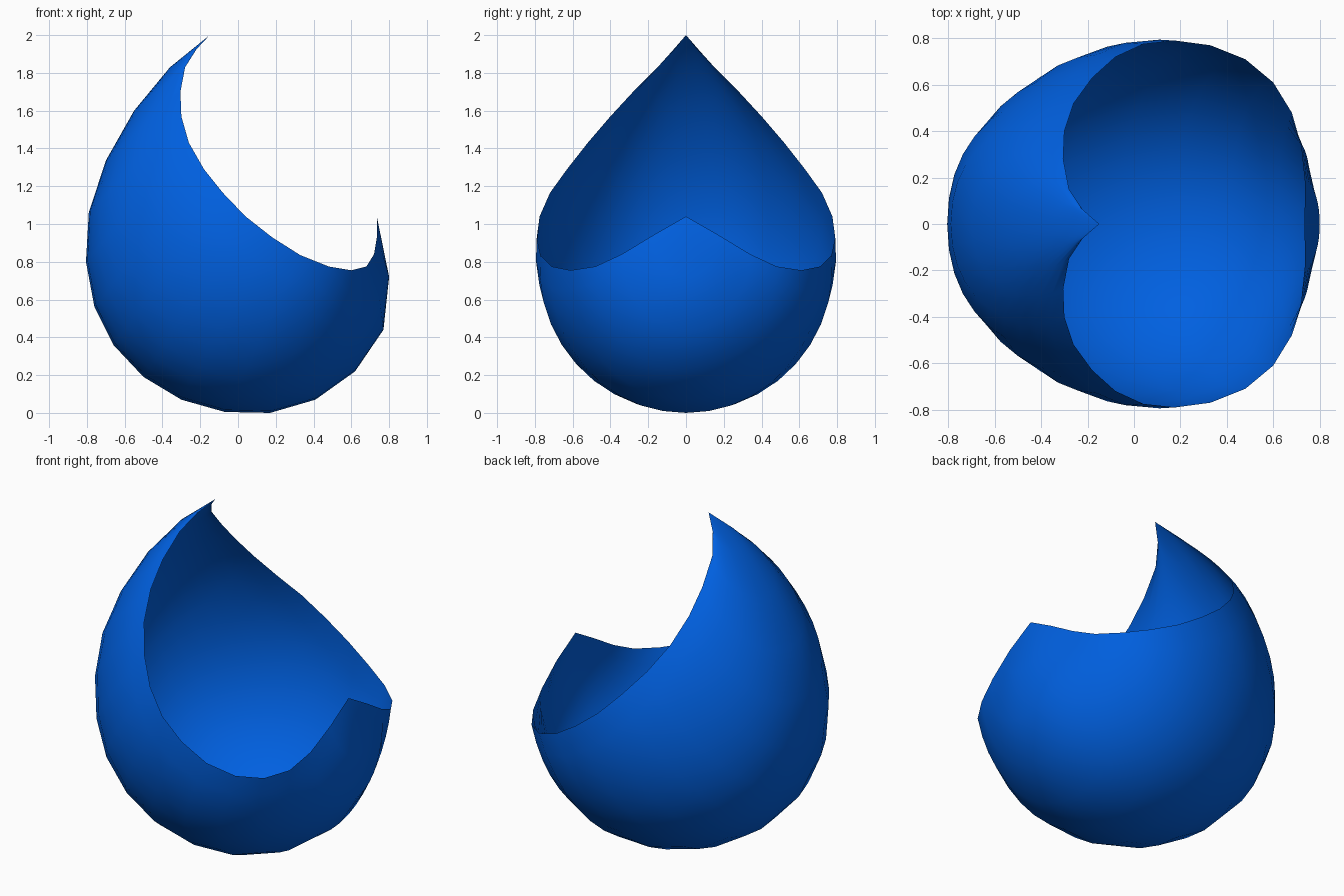
import bpy, bmesh, math

if "Cube" in bpy.data.objects:
    bpy.data.objects.remove(bpy.data.objects["Cube"])

# Stations along the shell: keel point (x, z) and rim point (x, y, z)
STATIONS = [
    ((-0.15, 2.00), (-0.15, 0.00, 2.00)),
    ((-0.36, 1.83), (-0.22, 0.06, 1.925)),
    ((-0.55, 1.60), (-0.28, 0.15, 1.83)),
    ((-0.70, 1.335), (-0.305, 0.28, 1.70)),
    ((-0.79, 1.06), (-0.30, 0.40, 1.57)),
    ((-0.805, 0.80), (-0.26, 0.52, 1.43)),
    ((-0.76, 0.56), (-0.18, 0.63, 1.29)),
    ((-0.66, 0.36), (-0.08, 0.72, 1.165)),
    ((-0.50, 0.19), (0.04, 0.775, 1.04)),
    ((-0.30, 0.07), (0.18, 0.79, 0.93)),
    ((-0.07, 0.005), (0.33, 0.77, 0.835)),
    ((0.17, 0.00), (0.48, 0.71, 0.775)),
    ((0.41, 0.07), (0.60, 0.61, 0.755)),
    ((0.62, 0.22), (0.68, 0.48, 0.775)),
    ((0.77, 0.44), (0.72, 0.34, 0.84)),
    ((0.80, 0.72), (0.737, 0.175, 0.94)),
    ((0.735, 1.04), (0.735, 0.00, 1.04)),
]
SEG = 10  # segments from keel to rim on each side


def section(keel, rim, flatten):
    """Rounded rib through the keel and both mirrored rim points."""
    dx, dz, w = rim[0] - keel[0], rim[2] - keel[1], rim[1]
    h = math.hypot(dx, dz)
    if h < 1e-6:
        return [(keel[0], 0, keel[1])] * (2 * SEG + 1)
    r = (h * h + w * w) / (2 * h)
    end = math.atan2(w, r - h)
    pts = []
    for j in range(-SEG, SEG + 1):
        a, t = end * j / SEG, abs(j) / SEG
        depth = r * (1 - math.cos(a)) / h
        y = r * math.sin(a) * (1 - flatten * t * (1 - t))
        pts.append((keel[0] + dx * depth, y, keel[1] + dz * depth))
    return pts


# Open shell lofted through the ribs, slimmer toward both tips
bm = bmesh.new()
rows = []
for i, (keel, rim) in enumerate(STATIONS):
    flatten = 0.1 + 0.32 * min(1, abs(i - 10.5) / 5)
    rows.append([bm.verts.new(p) for p in section(keel, rim, flatten)])
for a, b in zip(rows, rows[1:]):
    for j in range(2 * SEG):
        bm.faces.new((a[j], a[j + 1], b[j + 1], b[j]))
bmesh.ops.remove_doubles(bm, verts=bm.verts, dist=1e-4)

# Point the normals outward
bm.normal_update()
if sum((f.calc_center_median().z - 0.8) * f.normal.z for f in bm.faces) < 0:
    bmesh.ops.reverse_faces(bm, faces=bm.faces)
for f in bm.faces:
    f.smooth = True
mesh = bpy.data.meshes.new("shell")
bm.to_mesh(mesh)
bm.free()

shell = bpy.data.objects.new("shell", mesh)
bpy.context.collection.objects.link(shell)
blue = bpy.data.materials.new("blue")
blue.diffuse_color = (0.0, 0.117, 0.75, 1)
blue.use_nodes = True
blue.node_tree.nodes["Principled BSDF"].inputs["Base Color"].default_value = blue.diffuse_color
mesh.materials.append(blue)
